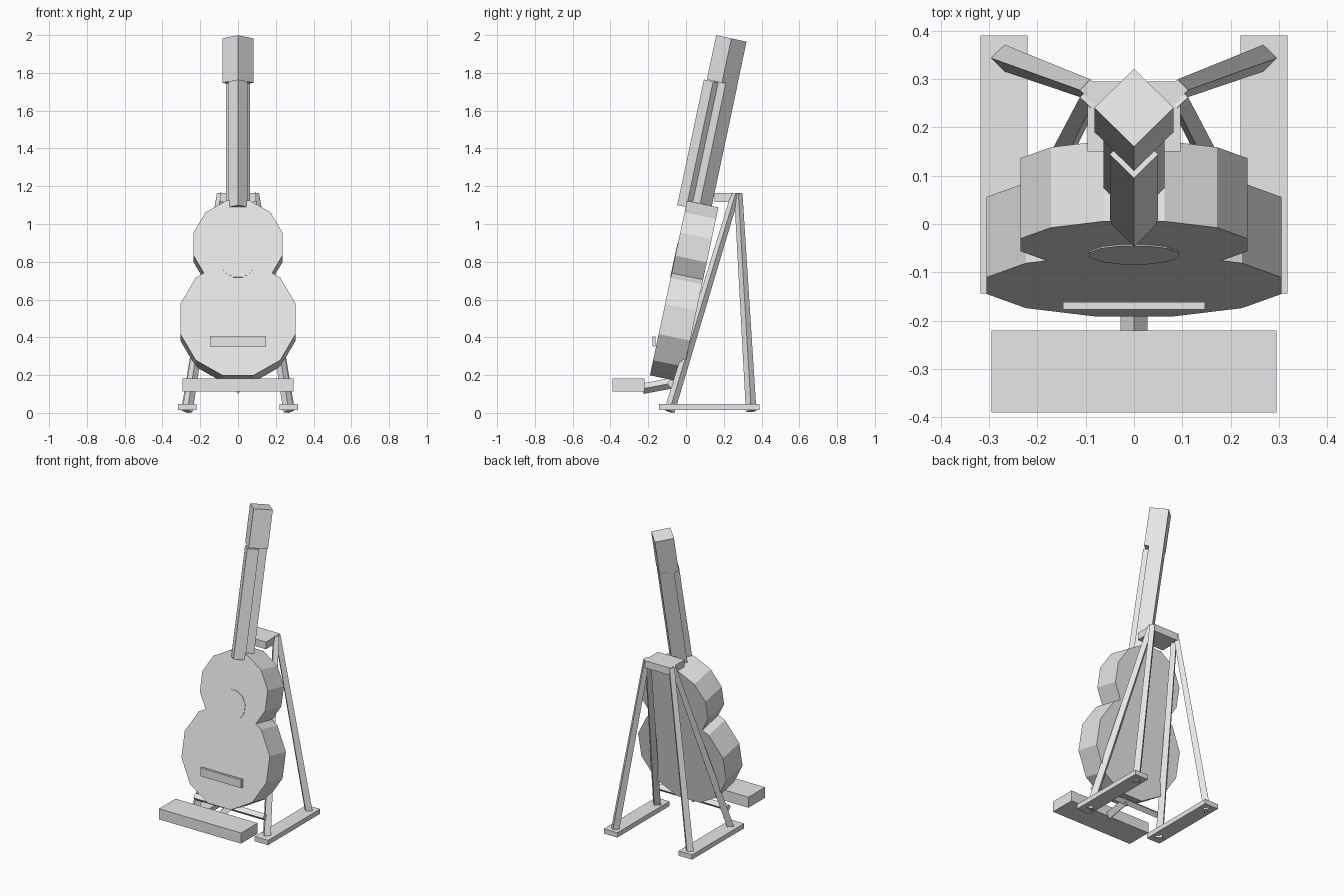
import bpy, math
from mathutils import Vector, Matrix

if "Cube" in bpy.data.objects:
    bpy.data.objects.remove(bpy.data.objects["Cube"])

grey = bpy.data.materials.new("plain_grey")
grey.diffuse_color = (0.8, 0.8, 0.8, 1)
grey.use_nodes = True
grey.node_tree.nodes["Principled BSDF"].inputs["Base Color"].default_value = grey.diffuse_color

# Leaning frame of the guitar: origin at the lower bout centre on the front face
LEAN = Matrix.Translation((0, -0.1275, 0.4975)) @ Matrix.Rotation(math.radians(-12), 4, 'X')


def finish(name):
    ob = bpy.context.object
    ob.name = name
    ob.data.materials.append(grey)
    return ob


def box(name, lo, hi):
    lo, hi = Vector(lo), Vector(hi)
    bpy.ops.mesh.primitive_cube_add(size=1)
    ob = finish(name)
    ob.data.transform(Matrix.Translation((lo + hi) / 2) @ Matrix.Diagonal((*(hi - lo), 1)))
    return ob


def rod(name, a, b, r1, r2=None):
    """Four-sided rod from a to b, with its corners on the axes."""
    a, b = Vector(a), Vector(b)
    bpy.ops.mesh.primitive_cone_add(vertices=4, radius1=r1, radius2=r2 or r1, depth=(b - a).length)
    ob = finish(name)
    turn = Vector((0, 0, 1)).rotation_difference(b - a).to_matrix().to_4x4()
    ob.data.transform(Matrix.Translation((a + b) / 2) @ turn)
    return ob


def disc(name, z, r, front, back):
    """Twelve-sided disc facing forward in the leaning frame, flat side up."""
    bpy.ops.mesh.primitive_cylinder_add(vertices=12, radius=r, depth=back - front)
    ob = finish(name)
    ob.data.transform(Matrix.Translation((0, (front + back) / 2, z))
                      @ Matrix.Rotation(math.radians(90), 4, 'X')
                      @ Matrix.Rotation(math.radians(15), 4, 'Z'))
    ob.matrix_world = LEAN
    return ob


# Guitar body
disc("lower_bout", 0, 0.316, 0, 0.17)
disc("upper_bout", 0.405, 0.243, 0, 0.17)
disc("sound_hole", 0.318, 0.096, -0.003, 0.005)
box("bridge", (-0.147, -0.177, 0.352), (0.147, -0.161, 0.405))

# Neck, fretboard and headstock share the lean
for name, y, r, z0, z1 in (("neck", 0.071, 0.063, 0.60, 1.30),
                           ("fretboard", 0.004, 0.05, 0.606, 1.286),
                           ("headstock", 0.051, 0.082, 1.289, 1.529)):
    rod(name, (0, y, z0), (0, y, z1), r).matrix_world = LEAN

# Stand: top plate, feet and splayed legs
box("stand_top_plate", (-0.096, 0.15, 1.116), (0.096, 0.295, 1.163))
for side, s in (("left", -1), ("right", 1)):
    x = sorted((0.22 * s, 0.317 * s))
    box(side + "_foot", (x[0], -0.144, 0.015), (x[1], 0.39, 0.046))
    rod(side + "_back_leg", (0.273 * s, 0.345, 0.008), (0.09 * s, 0.277, 1.16), 0.028, 0.022)
    rod(side + "_front_leg", (0.268 * s, -0.088, 0.008), (0.09 * s, 0.262, 1.16), 0.028, 0.022)

# Ledge in front, carried by a brace from the crossbar
rod("crossbar", (-0.25, -0.08, 0.155), (0.25, -0.08, 0.155), 0.022)
rod("ledge_brace", (0, -0.07, 0.158), (0, -0.23, 0.128), 0.028)
box("ledge", (-0.295, -0.39, 0.113), (0.295, -0.22, 0.182))
